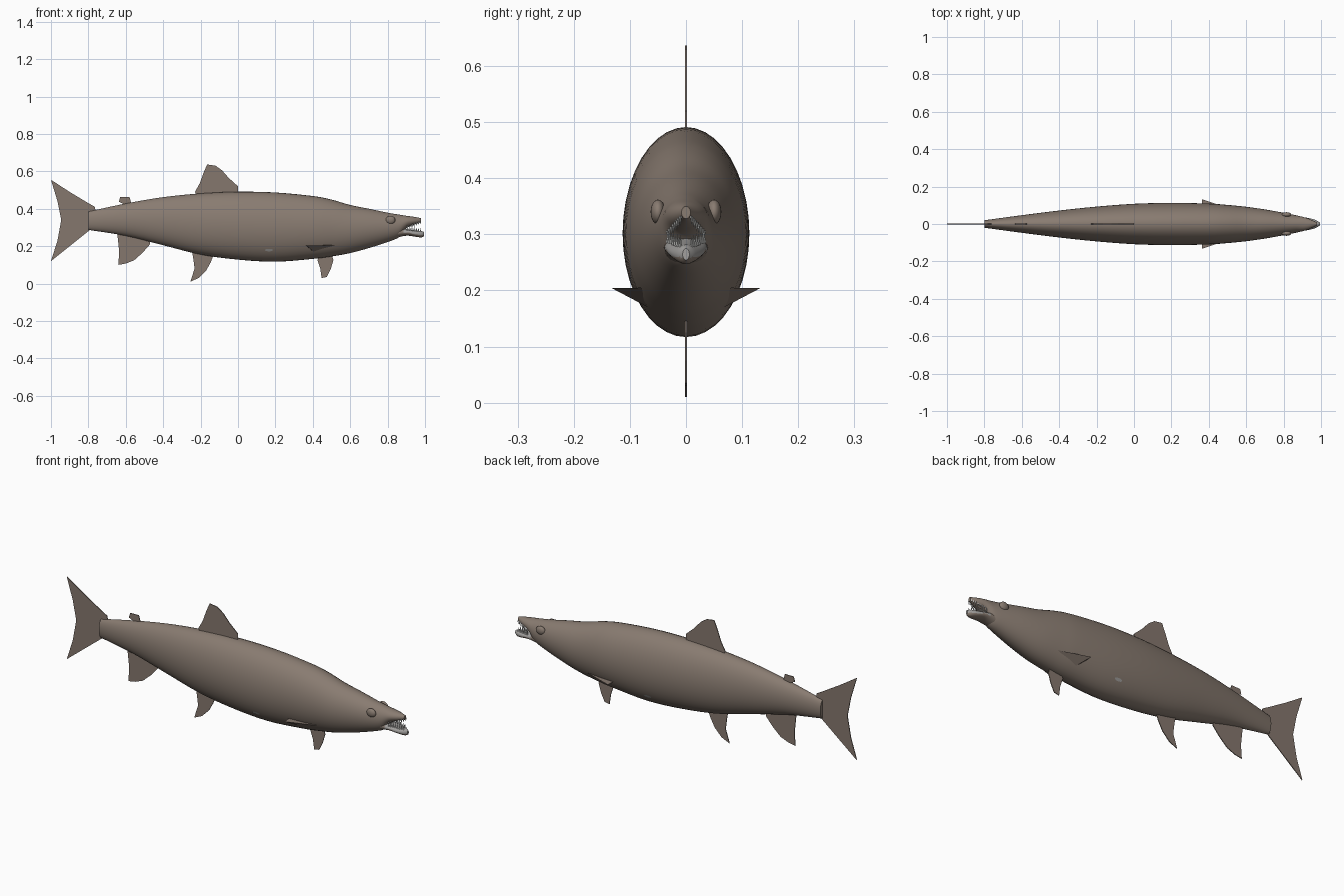
import bpy, bmesh, math
from mathutils import Vector

if "Cube" in bpy.data.objects:
    bpy.data.objects.remove(bpy.data.objects["Cube"])


def mat(name, c):
    m = bpy.data.materials.new(name)
    m.diffuse_color = (*c, 1)
    m.use_nodes = True
    m.node_tree.nodes["Principled BSDF"].inputs["Base Color"].default_value = m.diffuse_color
    return m


SKIN = mat("brown skin", (0.25, 0.2, 0.165))
FIN = mat("fin brown", (0.235, 0.185, 0.155))
TEETH = mat("tooth white", (0.72, 0.72, 0.70))
GREY = mat("mouth grey", (0.36, 0.35, 0.34))


def finish(bm, name, *mats, smooth=True):
    bmesh.ops.recalc_face_normals(bm, faces=bm.faces)
    me = bpy.data.meshes.new(name)
    bm.to_mesh(me)
    bm.free()
    ob = bpy.data.objects.new(name, me)
    bpy.context.collection.objects.link(ob)
    for m in mats:
        me.materials.append(m)
    if smooth:
        bpy.context.view_layer.objects.active = ob
        ob.select_set(True)
        bpy.ops.object.shade_smooth_by_angle(angle=math.radians(40))
        ob.select_set(False)
    return ob


def resample(rows, n):
    """Catmull-Rom interpolation between section rows."""
    out = []
    for i in range(len(rows) - 1):
        p0, p1 = rows[max(i - 1, 0)], rows[i]
        p2, p3 = rows[i + 1], rows[min(i + 2, len(rows) - 1)]
        for k in range(n):
            t = k / n
            out.append([0.5 * (2 * b + (c - a) * t + (2 * a - 5 * b + 4 * c - d) * t * t
                               + (3 * b - a - 3 * c + d) * t ** 3)
                        for a, b, c, d in zip(p0, p1, p2, p3)])
    return out + [rows[-1]]


def loft(name, rows, *mats, sides=40, n=4):
    """Elliptical sections: x, top z, bottom z, half width."""
    bm = bmesh.new()
    rings = []
    for x, top, bot, w in resample(rows, n):
        c, h = (top + bot) / 2, (top - bot) / 2
        rings.append([bm.verts.new((x, w * math.cos(a), c + h * math.sin(a)))
                      for a in (2 * math.pi * k / sides for k in range(sides))])
    for r, s in zip(rings, rings[1:]):
        for k in range(sides):
            j = (k + 1) % sides
            bm.faces.new((r[k], r[j], s[j], s[k]))
    bm.faces.new(rings[0])
    bm.faces.new(rings[-1])
    return finish(bm, name, *mats)


# Body running into the upper jaw
loft("body", [(-0.80, .385, .287, .02), (-0.6, .428, .255, .047), (-0.4, .462, .205, .072),
              (-0.2, .482, .155, .093), (0, .491, .128, .108), (0.2, .487, .117, .113),
              (0.4, .468, .132, .109), (0.5, .449, .145, .102), (0.6, .420, .163, .092),
              (0.7, .400, .190, .078), (0.8, .379, .222, .060), (0.86, .369, .247, .048),
              (0.89, .364, .283, .041), (0.91, .361, .302, .036), (0.94, .357, .314, .026),
              (0.978, .350, .328, .008)], SKIN)

# Lower jaw: brown below, grey mouth floor above
jaw = loft("lower_jaw", [(0.84, .308, .243, .040), (0.90, .292, .256, .037), (0.95, .284, .250, .028),
                         (0.98, .281, .247, .017), (0.995, .275, .254, .006)], SKIN, GREY, sides=24)
for p in jaw.data.polygons:
    if p.normal.z > -0.25 and p.center.x > 0.89:
        p.material_index = 1

# Teeth along both jaws, all joined per row
for name, z0, z1, dz, count in (("lower_teeth", .285, .276, .024, 8), ("upper_teeth", .307, .333, -.018, 8)):
    bm = bmesh.new()
    for i in range(count):
        t = i / (count - 1)
        x = .905 + .07 * t
        for s in (-1, 1):
            y, z = s * (.033 - .023 * t), z0 + (z1 - z0) * t
            ring = [bm.verts.new((x + .004 * math.cos(a), y + .003 * math.sin(a), z))
                    for a in (0, 1.57, 3.14, 4.71)]
            tip = bm.verts.new((x, y * .95, z + dz))
            for k in range(4):
                bm.faces.new((ring[k], ring[(k + 1) % 4], tip))
            bm.faces.new(ring)
    finish(bm, name, TEETH, smooth=False)


# Flat fins on the centre plane
def fin(name, pts, th=.004):
    bm = bmesh.new()
    f = bm.faces.new([bm.verts.new((x, -th / 2, z)) for x, z in pts])
    ext = bmesh.ops.extrude_face_region(bm, geom=[f])
    for v in ext["geom"]:
        if isinstance(v, bmesh.types.BMVert):
            v.co.y = th / 2
    bmesh.ops.triangulate(bm, faces=[f for f in bm.faces if len(f.verts) > 4])
    finish(bm, name, FIN, smooth=False)


fin("tail_fin", [(-.76, .38), (-.765, .41), (-.80, .43), (-.90, .49), (-1, .555), (-.965, .44), (-.945, .34),
                 (-.965, .23), (-1, .12), (-.90, .20), (-.80, .28), (-.77, .31)])
fin("dorsal_fin", [(-.22, .46), (-.23, .49), (-.205, .535), (-.185, .59), (-.165, .637), (-.12, .63),
                   (-.085, .605), (-.05, .565), (0, .52), (0, .47)])
fin("adipose_fin", [(-.61, .40), (-.61, .425), (-.637, .437), (-.63, .462), (-.58, .463), (-.565, .41)])
fin("anal_fin", [(-.47, .24), (-.47, .21), (-.51, .165), (-.555, .125), (-.60, .107), (-.64, .10),
                 (-.635, .17), (-.645, .262), (-.60, .28)])
fin("pelvic_fin", [(-.25, .19), (-.24, .14), (-.232, .08), (-.255, .01), (-.21, .03), (-.17, .07),
                   (-.145, .115), (-.13, .155), (-.13, .18)])
fin("breast_fin", [(.435, .16), (.425, .125), (.44, .08), (.447, .03), (.475, .035), (.495, .075),
                   (.51, .125), (.50, .16)])

# Paired parts: pectoral fins, eyes, pale belly spots
for s, side in ((-1, "left"), (1, "right")):
    bm = bmesh.new()
    a, b, c, tip = [bm.verts.new((x, s * y, z)) for x, y, z in
                    ((.52, .080, .205), (.41, .058, .165), (.36, .080, .205), (.365, .132, .204))]
    for f in ((a, b, tip), (b, c, tip), (c, a, tip), (a, b, c)):
        bm.faces.new(f)
    finish(bm, side + "_pectoral_fin", FIN, smooth=False)

    bm = bmesh.new()
    bmesh.ops.create_uvsphere(bm, u_segments=20, v_segments=12, radius=1)
    for v in bm.verts:
        v.co = Vector((.815 + v.co.x * .026, s * (.05 + v.co.y * .013), .34 + v.co.z * .022))
    finish(bm, side + "_eye", SKIN)

    bm = bmesh.new()
    bmesh.ops.create_circle(bm, cap_ends=True, segments=10, radius=1)
    for v in bm.verts:
        x, z = .165 + v.co.x * .022, .179 + v.co.y * .007
        # follow the flank just outside the skin
        v.co = (x, s * (.1125 * math.sqrt(1 - ((z - .302) / .185) ** 2) + .0025), z)
    finish(bm, side + "_belly_spot", GREY, smooth=False)
